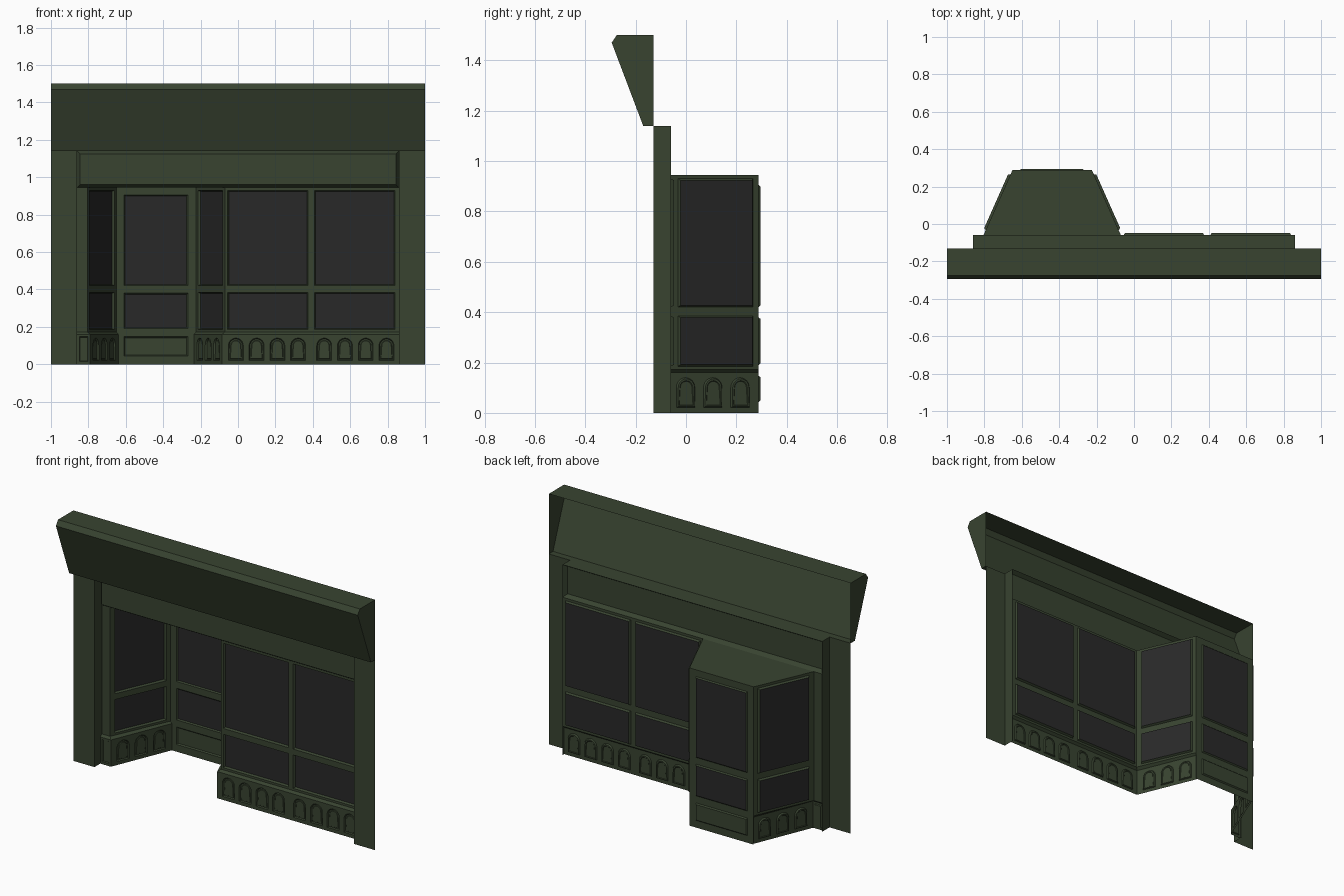
import bpy, bmesh, math
from mathutils import Vector

if "Cube" in bpy.data.objects:
    bpy.data.objects.remove(bpy.data.objects["Cube"])


def material(name, rgb):
    m = bpy.data.materials.new(name)
    m.diffuse_color = (*rgb, 1)
    m.use_nodes = True
    m.node_tree.nodes["Principled BSDF"].inputs["Base Color"].default_value = m.diffuse_color
    return m


GREEN = material("green_paint", (0.04, 0.057, 0.03))
GLASS = material("dark_glass", (0.022, 0.022, 0.022))


def finish(name, bm):
    bmesh.ops.remove_doubles(bm, verts=bm.verts, dist=1e-5)
    me = bpy.data.meshes.new(name)
    bm.to_mesh(me)
    bm.free()
    me.materials.append(GREEN)
    me.materials.append(GLASS)
    ob = bpy.data.objects.new(name, me)
    bpy.context.collection.objects.link(ob)
    return ob


def add_face(bm, pts):
    return bm.faces.new([bm.verts.new(p) for p in pts])


def inset(bm, face, width, depth):
    bm.normal_update()
    bmesh.ops.inset_individual(bm, faces=[face], thickness=width, depth=depth)


def plane_map(p0, p1):
    """Maps (distance along the wall, height) to 3D; returns it with the length."""
    a, b = Vector((*p0, 0)), Vector((*p1, 0))
    d = (b - a).normalized()
    return (lambda u, z: a + d * u + Vector((0, 0, z))), (b - a).length


def shell(name, faces):
    bm = bmesh.new()
    for f in faces:
        add_face(bm, f)
    return finish(name, bm)


def wall(name, p0, p1, us, zs, depth=0.012, bevel=0.009, green_rows=()):
    """Grid wall: cells with odd column and odd row become recessed panes."""
    at, _ = plane_map(p0, p1)
    bm = bmesh.new()
    panes = []
    for i in range(len(us) - 1):
        for j in range(len(zs) - 1):
            f = add_face(bm, [at(us[i], zs[j]), at(us[i + 1], zs[j]),
                              at(us[i + 1], zs[j + 1]), at(us[i], zs[j + 1])])
            if i % 2 and j % 2:
                panes.append((f, j))
    for f, j in panes:
        inset(bm, f, bevel, -depth)
        if j not in green_rows:
            f.material_index = 1
    return finish(name, bm)


def riser(name, p0, p1, n, pitch, top=0.16):
    """Low panel with n recessed arches."""
    at, length = plane_map(p0, p1)
    bm = bmesh.new()
    start = (length - n * pitch) / 2
    for a, b in ((0, start), (length - start, length)):
        add_face(bm, [at(a, 0), at(b, 0), at(b, top), at(a, top)])
    arches = []
    zb, spring, r = 0.021, 0.1, 0.04
    for k in range(n):
        c = start + (k + 0.5) * pitch
        half = [(r, zb)] + [(r * math.cos(math.pi * t / 12), spring + r * math.sin(math.pi * t / 12))
                            for t in range(7)]
        half[-1] = (0, spring + r)
        h = pitch / 2
        side = [(0, top), (h, top), (h, 0), (0, 0), (0, zb)] + half
        add_face(bm, [at(c + u, z) for u, z in reversed(side)])
        add_face(bm, [at(c - u, z) for u, z in side])
        outline = half + [(-u, z) for u, z in reversed(half[:-1])]
        arches.append(add_face(bm, [at(c + u, z) for u, z in outline]))
    for f in arches:
        inset(bm, f, 0.005, -0.008)
        inset(bm, f, 0.007, 0.0)
        inset(bm, f, 0.003, 0.003)
    return finish(name, bm)


# Plan points of the window wall, left to right
A, B, C = (-0.86, -0.06), (-0.805, -0.06), (-0.65, 0.288)
D, E, F = (-0.225, 0.288), (-0.07, -0.06), (0.86, -0.06)
ROWS = [0.172, 0.185, 0.385, 0.42, 0.93, 0.945]
side_len = plane_map(B, C)[1]
side_cols = [0, 0.03, side_len - 0.025, side_len]

# Glazed walls and door
wall("left_post", A, B, [0, 0.055], [0.172, 0.945])
wall("left_side_window", B, C, side_cols, ROWS)
wall("door", C, D, [0, 0.04, 0.382, 0.425],
     [0, 0.043, 0.148, 0.19, 0.38, 0.42, 0.905, 0.945], depth=0.007, green_rows=(1,))
wall("right_side_window", D, E, [side_len - u for u in reversed(side_cols)], ROWS)
wall("front_windows", E, F, [0, 0.015, 0.445, 0.478, 0.91, 0.93], ROWS)

# Stall risers with arches, standing proud of the wall
RA, RB, RC = (-0.86, -0.075), (-0.79, -0.075), (-0.64, 0.288)
RD, RE, RF = (-0.235, 0.288), (-0.085, -0.075), (0.86, -0.075)
wall("post_riser", RA, RB, [0, 0.012, 0.058, 0.07], [0, 0.015, 0.148, 0.16],
     depth=0.006, bevel=0.005, green_rows=(1,))
riser("left_side_riser", RB, RC, 3, 0.117)
riser("right_side_riser", RD, RE, 3, 0.117)
riser("front_riser_left", RE, (0.395, -0.075), 4, 0.111)
riser("front_riser_right", (0.395, -0.075), RF, 4, 0.111)

# Sloping sills between risers and walls
sills = []
for r0, r1, w0, w1 in ((RA, RB, A, B), (RB, RC, B, C), (RD, RE, D, E), (RE, RF, E, F)):
    sills.append([(*r0, 0.16), (*r1, 0.16), (*w1, 0.172), (*w0, 0.172)])
shell("window_sills", sills)

# Ceiling of the entrance recess
shell("entrance_ceiling", [[(*p, 0.945) for p in (B, C, D, E)]])

# Transom with a raised panel, and the soffit above it
bm = bmesh.new()
panel = add_face(bm, [(-0.86, -0.06, 0.945), (0.86, -0.06, 0.945),
                      (0.86, -0.06, 1.14), (-0.86, -0.06, 1.14)])
inset(bm, panel, 0.022, 0.025)
finish("transom_panel", bm)
shell("soffit", [[(-0.86, -0.06, 1.14), (0.86, -0.06, 1.14),
                  (0.86, -0.13, 1.14), (-0.86, -0.13, 1.14)]])

# Flat pilasters with a return to the window wall
pil = shell("pilasters", [
    [(0.86, -0.13, 0), (1, -0.13, 0), (1, -0.13, 1.14), (0.86, -0.13, 1.14)],
    [(0.86, -0.06, 0), (0.86, -0.13, 0), (0.86, -0.13, 1.14), (0.86, -0.06, 1.14)]])
pil.modifiers.new("mirror", 'MIRROR')

# Sloping fascia, open at the back
prof = [(-0.13, 1.14), (-0.17, 1.14), (-0.295, 1.47), (-0.275, 1.5), (-0.13, 1.5)]
faces = [[(-1, *p), (-1, *q), (1, *q), (1, *p)][::-1] for p, q in zip(prof, prof[1:])]
faces += [[(-1, *p) for p in reversed(prof)], [(1, *p) for p in prof]]
shell("fascia", faces)
bpy.data.objects["fascia"].data.flip_normals() if bpy.data.objects["fascia"].data.polygons[1].normal.y > 0 else None
bm = bmesh.new()
me = bpy.data.objects["fascia"].data
bm.from_mesh(me)
bmesh.ops.recalc_face_normals(bm, faces=bm.faces)
bm.to_mesh(me)
bm.free()
